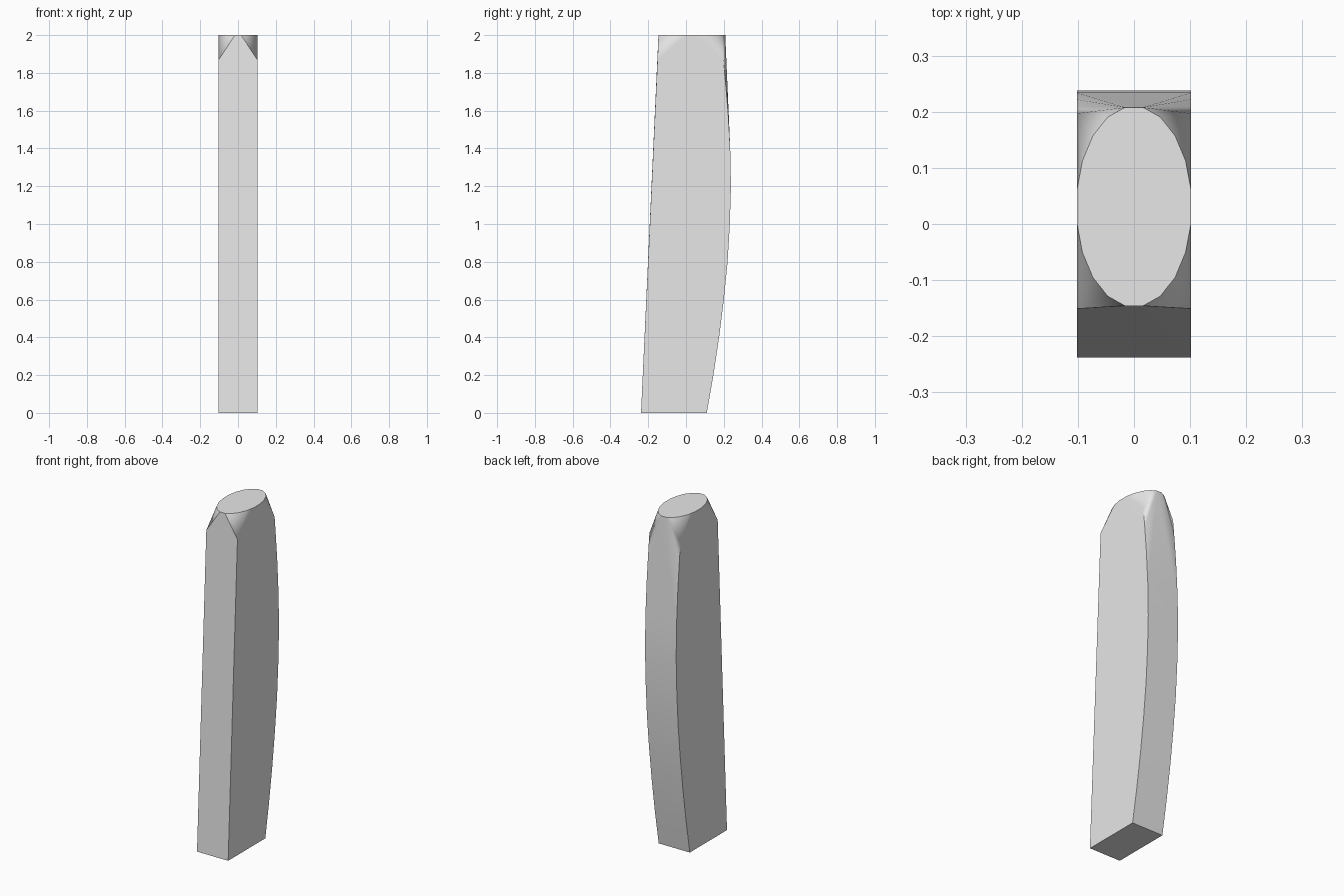
import bpy, bmesh
from math import cos, sin, radians

cube = bpy.data.objects.get("Cube")
if cube:
    bpy.data.objects.remove(cube)

HALF_WIDTH = 0.102
SHOULDER = 1.87   # height where the corners start to blend into the oval top
TOP = 2.0

# Side profile as (y, z): straight leaning front, bowed back
front = [(-0.238, 0), (-0.151, SHOULDER)]
back = [(0.11, 0), (0.145, 0.2), (0.175, 0.4), (0.2, 0.6), (0.22, 0.8), (0.232, 1.0),
        (0.238, 1.2), (0.234, 1.4), (0.222, 1.6), (0.209, 1.75), (0.197, SHOULDER)]
points = [(s * HALF_WIDTH, y, z) for s in (-1, 1) for y, z in front + back]

# Oval top with twenty sides
SIDES = 20
step = 360 / SIDES
for i in range(SIDES):
    a = radians(step * (i + 0.5))
    points.append((HALF_WIDTH * cos(a) / cos(radians(step / 2)),
                   0.031 + 0.179 * sin(a), TOP))

# Tower body: tight skin over the profile and the oval
bm = bmesh.new()
for p in points:
    bm.verts.new(p)
bmesh.ops.convex_hull(bm, input=bm.verts[:])
loose = [v for v in bm.verts if not v.link_faces]
bmesh.ops.delete(bm, geom=loose, context='VERTS')
bmesh.ops.dissolve_limit(bm, angle_limit=radians(0.3), verts=bm.verts[:], edges=bm.edges[:])
bmesh.ops.recalc_face_normals(bm, faces=bm.faces[:])
mesh = bpy.data.meshes.new("tower_body")
bm.to_mesh(mesh)
bm.free()
tower = bpy.data.objects.new("tower_body", mesh)
bpy.context.collection.objects.link(tower)

# Light grey material
grey = bpy.data.materials.new("light_grey")
grey.use_nodes = True
colour = (0.8, 0.8, 0.8, 1)
grey.diffuse_color = colour
for node in grey.node_tree.nodes:
    if node.type == 'BSDF_PRINCIPLED':
        node.inputs["Base Color"].default_value = colour
mesh.materials.append(grey)

# Smooth corner blends, crisp edges, flat large faces
bpy.ops.object.select_all(action='DESELECT')
tower.select_set(True)
bpy.context.view_layer.objects.active = tower
bpy.ops.object.shade_smooth_by_angle(angle=radians(30))
weighted = tower.modifiers.new("flat_faces", 'WEIGHTED_NORMAL')
weighted.keep_sharp = True
